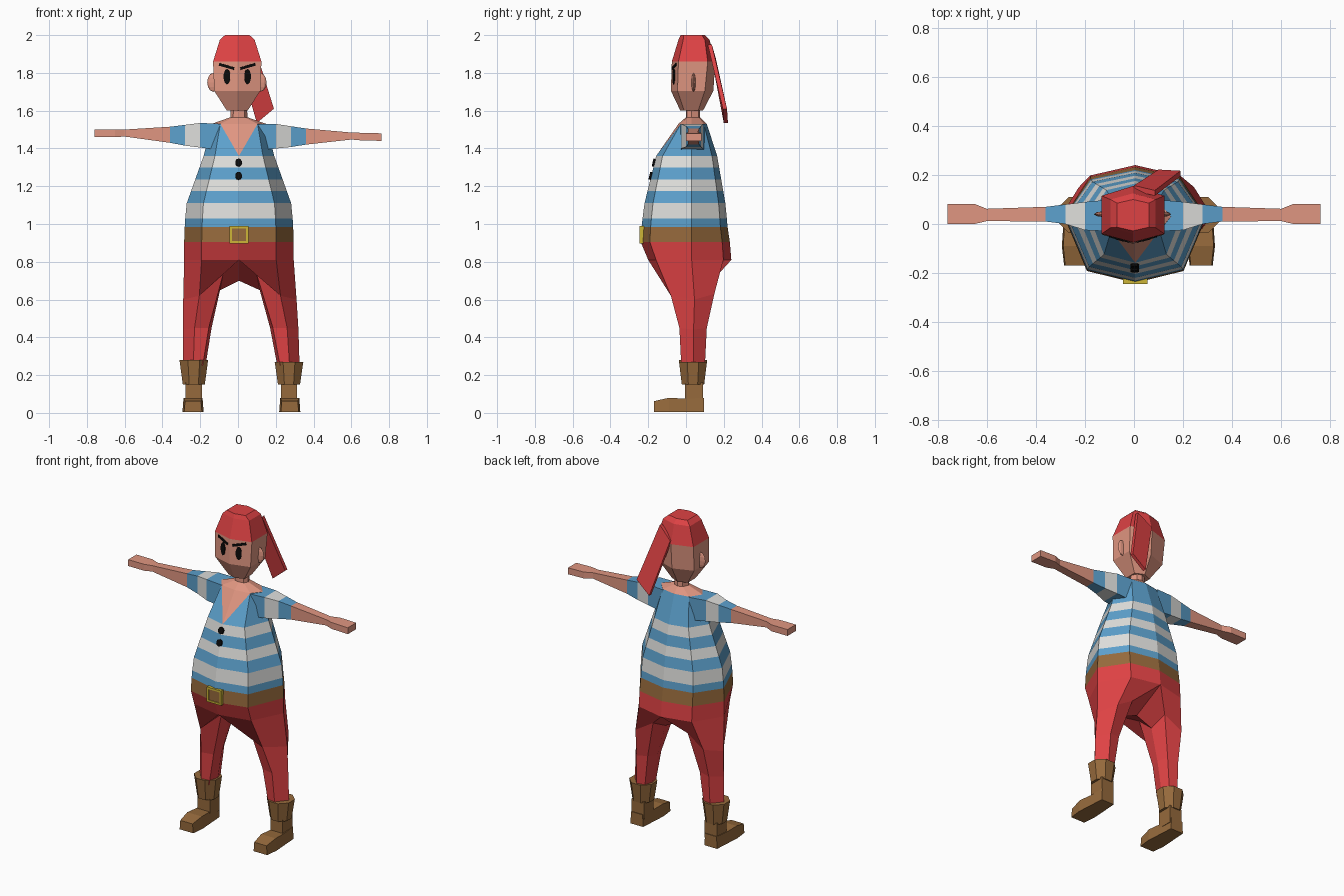
import bpy, bmesh, math
from mathutils import Matrix, Vector

if "Cube" in bpy.data.objects:
    bpy.data.objects.remove(bpy.data.objects["Cube"])


def lin(c):
    c /= 255
    return c / 12.92 if c < 0.04045 else ((c + 0.055) / 1.055) ** 2.4


MATS = {}
for key, rgb in {"skin": (224, 150, 129), "red": (222, 66, 68), "blue": (92, 160, 204),
                 "white": (222, 222, 219), "brown": (150, 106, 60), "gold": (205, 182, 55),
                 "black": (10, 10, 10)}.items():
    MATS[key] = bpy.data.materials.new(key)
    MATS[key].diffuse_color = (*[lin(c) for c in rgb], 1)


def finish(name, bm, keys):
    bmesh.ops.recalc_face_normals(bm, faces=bm.faces)
    me = bpy.data.meshes.new(name)
    bm.to_mesh(me)
    bm.free()
    for k in keys:
        me.materials.append(MATS[k])
    ob = bpy.data.objects.new(name, me)
    bpy.context.collection.objects.link(ob)
    return ob


def loft(name, rings, rows, caps=(True, True), v_row=None):
    """Skin closed rings; rows gives the colour of each band."""
    keys = list(dict.fromkeys(rows))
    bm = bmesh.new()
    vs = [[bm.verts.new(p) for p in r] for r in rings]
    n = len(rings[0])
    for k, col in enumerate(rows):
        for i in range(n):
            j = (i + 1) % n
            a, b, c, d = vs[k][i], vs[k][j], vs[k + 1][j], vs[k + 1][i]
            if k == v_row and i in (0, n - 1):      # open collar
                skin, cloth = ((a, c, d), (a, b, c)) if i == 0 else ((b, c, d), (a, b, d))
                bm.faces.new(skin).material_index = keys.index("skin")
                bm.faces.new(cloth).material_index = keys.index(col)
            else:
                bm.faces.new((a, b, c, d)).material_index = keys.index(col)
    for on, r, col in ((caps[0], vs[0], rows[0]), (caps[1], vs[-1], rows[-1])):
        if on:
            bm.faces.new(r).material_index = keys.index(col)
    return finish(name, bm, keys)


def disc(name, loc, rx, rz, yaw=0, tilt=0, depth=0.009):
    bm = bmesh.new()
    bmesh.ops.create_cone(bm, cap_ends=True, segments=10, radius1=1, radius2=1, depth=1)
    bm.transform(Matrix.Translation(loc) @ Matrix.Rotation(yaw, 4, 'Z') @ Matrix.Rotation(tilt, 4, 'X')
                 @ Matrix.Diagonal((rx, depth, rz, 1)) @ Matrix.Rotation(math.pi / 2, 4, 'X'))
    return finish(name, bm, ["black"])


def box(name, loc, size, col, rot=Matrix()):
    bm = bmesh.new()
    bmesh.ops.create_cube(bm, size=1)
    bm.transform(Matrix.Translation(loc) @ rot @ Matrix.Diagonal((*size, 1)))
    return finish(name, bm, [col])


# Body cross-section, interpolated between key heights: z, half width, front y, back y
KEYS = [(0.81, 0.29, -0.20, 0.24), (0.905, 0.29, -0.24, 0.232), (0.985, 0.287, -0.235, 0.22),
        (1.10, 0.28, -0.222, 0.21), (1.36, 0.187, -0.158, 0.165), (1.53, 0.145, -0.04, 0.11),
        (1.565, 0.045, 0.0, 0.075), (1.64, 0.042, 0.0, 0.075)]


def body_ring(z, cx=0.005):
    for lo, hi in zip(KEYS, KEYS[1:]):
        if lo[0] <= z <= hi[0]:
            t = (z - lo[0]) / (hi[0] - lo[0])
            w, f, b = (lo[i] + (hi[i] - lo[i]) * t for i in (1, 2, 3))
            break
    m = 0.03
    half = [(0.68 * w, m + 0.82 * (f - m)), (w, m), (0.63 * w, m + 0.8 * (b - m))]
    pts = [(0, f)] + half + [(0, b)] + [(-x, y) for x, y in reversed(half)]
    return [(cx + x, y, z) for x, y in pts]


# Torso: trouser top, belt, striped shirt, collar and neck
levels = [0.81, 0.905, 0.985, 1.03, 1.11, 1.175, 1.235, 1.30, 1.36, 1.53, 1.565, 1.64]
bands = ["red", "brown", "blue", "white", "blue", "white", "blue", "white", "blue", "skin", "skin"]
loft("torso", [body_ring(z) for z in levels], bands, (False, True), v_row=8)

# Legs, boots and arms on both sides
LEG = [(0.010, [(.09, -.05, .73), (.215, -.08, .62), (.30, .045, .60), (.235, .15, .63), (.12, .14, .70), (.105, .04, .65)]),
       (0.015, [(.17, -.02, .45), (.245, -.035, .45), (.305, .04, .44), (.25, .11, .45), (.18, .10, .46), (.155, .04, .45)]),
       (0.018, [(.205, -.02, .25), (.255, -.025, .25), (.308, .04, .25), (.255, .10, .25), (.205, .09, .25), (.19, .04, .25)])]
# station x, bottom z, top z, front y, back y
ARM = [(.09, 1.39, 1.53, -.03, .10), (.20, 1.405, 1.535, -.025, .09), (.28, 1.415, 1.525, 0, .08),
       (.36, 1.43, 1.515, .01, .07), (.60, 1.463, 1.50, .012, .062), (.65, 1.46, 1.50, 0, .082),
       (.76, 1.46, 1.50, 0, .082)]
for side, s in (("left", -1), ("right", 1)):
    hip = [Vector(p) for p in body_ring(0.81, 0)[:5]] + [Vector((0, 0.03, 0.70))]
    rings = [[(0.005 + s * x, y, z) for x, y, z in hip]]
    rings += [[(dx + s * x, y, z) for x, y, z in r] for dx, r in LEG]
    loft(side + "_trouser_leg", rings, ["red"] * 3, (False, True))

    cx = 0.018 + s * 0.252

    def oval(z, rx, ry, n=8):
        return [(cx + rx * math.cos((i + .5) * math.tau / n), 0.037 + ry * math.sin((i + .5) * math.tau / n), z)
                for i in range(n)]
    top = 0.275 - s * 0.005
    loft(side + "_boot_cuff", [oval(0.15, .063, .064), oval(top, .082, .08)], ["brown"])
    loft(side + "_boot_shaft", [[(cx + x, y, z) for x, y in ((-.043, -.005), (.043, -.005), (.043, .09), (-.043, .09))]
                                for z in (0.05, 0.16)], ["brown"])
    fx = cx + s * 0.004
    loft(side + "_boot_foot", [[(fx - w, y, 0.005), (fx + w, y, 0.005), (fx + w * .9, y, h), (fx - w * .9, y, h)]
                               for y, w, h in ((-.17, .047, .062), (-.09, .056, .08), (0, .05, .075), (.095, .044, .08))],
         ["brown"] * 3)

    rings = []
    for x, z0, z1, y0, y1 in ARM:
        d = -0.02 * x / 0.76 if s > 0 else 0
        rings.append([(s * x, y, z + d) for y, z in ((y0, z0), (y1, z0), (y1, z1), (y0, z1))])
    loft(side + "_arm", rings, ["blue", "white", "blue", "skin", "skin", "skin"])

# Head with headscarf: z, half width, front y, back y, front corner inset, back corner inset
HEAD = [(1.60, .055, -.03, .09, .02, .025), (1.705, .122, -.08, .145, .035, .045),
        (1.86, .128, -.075, .155, .035, .04), (1.975, .092, -.04, .125, .025, .025),
        (2.0, .065, -.028, .10, .015, .015)]
loft("head", [[(-.004 + x, y, z) for x, y in ((0, f), (w, f + fi), (w, b - bi), (0, b), (-w, b - bi), (-w, f + fi))]
              for z, w, f, b, fi, bi in HEAD], ["skin", "skin", "red", "red"])

# Hanging scarf tail
tail = [(0.0, .135, 1.88), (.085, .115, 1.95), (.19, .195, 1.61), (.10, .20, 1.535)]
loft("scarf_tail", [tail, [(x, y + .022, z) for x, y, z in tail]], ["red"])

# Ears, eyes and brows
for side, s in (("left", -1), ("right", 1)):
    bm = bmesh.new()
    bmesh.ops.create_uvsphere(bm, u_segments=8, v_segments=6, radius=1)
    bm.transform(Matrix.Translation((-.006 + s * .125, .04, 1.75)) @ Matrix.Diagonal((.032, .011, .05, 1)))
    finish(side + "_ear", bm, ["skin"])
    yaw = s * 0.274
    disc(side + "_eye", (-.004 + s * .054, -.063, 1.78), .018, .041, yaw)
    rot = Matrix.Rotation(yaw, 4, 'Z') @ Matrix.Rotation(-s * 0.27, 4, 'Y')
    box(side + "_brow", (-.004 + s * .056, -.061, 1.834), (.085, .009, .014), "black", rot)

# Shirt buttons
for i, (z, y) in enumerate(((1.325, -.171), (1.255, -.188))):
    disc("button_%d" % (i + 1), (.003, y, z), .018, .021, 0, -0.24, .012)

# Belt buckle frame
for name, dx, dz, w, h in (("left", -.044, 0, .012, .092), ("right", .044, 0, .012, .092),
                           ("top", 0, .04, .10, .012), ("bottom", 0, -.04, .10, .012)):
    box("buckle_" + name, (.005 + dx, -.234, .943 + dz), (w, .022, h), "gold")
box("buckle_plate", (.005, -.230, .943), (.08, .020, .07), "brown")

for m in bpy.data.materials:
    if m.users and not m.is_grease_pencil:
        m.use_nodes = True
        m.node_tree.nodes["Principled BSDF"].inputs["Base Color"].default_value = m.diffuse_color
